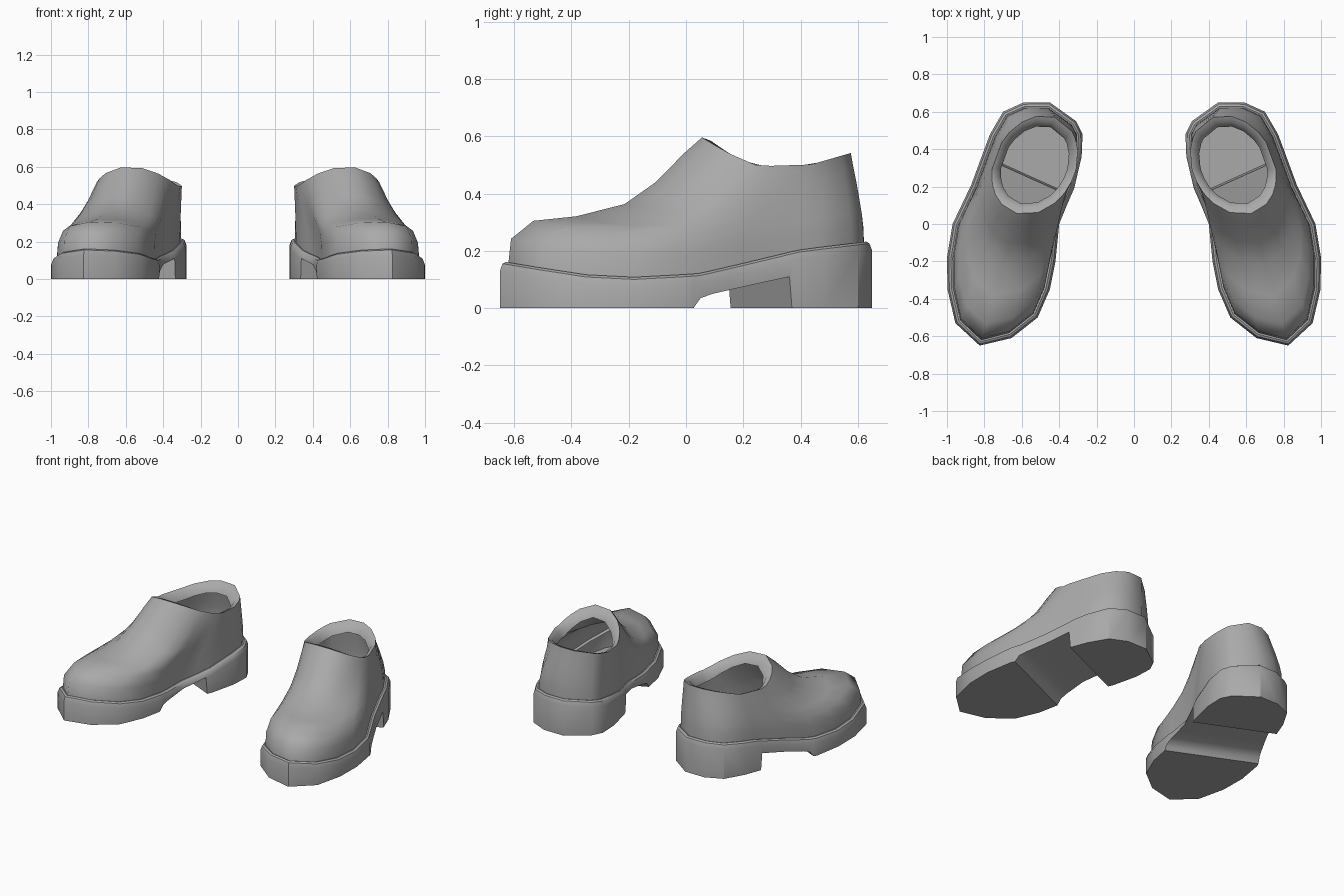
import bpy, bmesh, math
from mathutils import Vector

cube = bpy.data.objects.get("Cube")
if cube:
    bpy.data.objects.remove(cube)

grey = bpy.data.materials.new("plain_grey")
grey.use_nodes = True
grey.diffuse_color = (0.4, 0.4, 0.4, 1)
grey.node_tree.nodes["Principled BSDF"].inputs["Base Color"].default_value = (0.4, 0.4, 0.4, 1)

# Plan outline of the left sole, counterclockwise from the back
OUTLINE = [Vector(p) for p in (
    (.59, .65), (.45, .65), (.31, .55), (.275, .48), (.28, .36), (.32, .19), (.355, .11),
    (.40, 0), (.42, -.2), (.45, -.35), (.515, -.5), (.655, -.61), (.825, -.65), (.955, -.53),
    (.997, -.35), (1, -.18), (.97, 0), (.87, .21), (.80, .40), (.77, .48), (.70, .60))]

# Height curves: welt along the foot, sole underside (arch and heel), collar edge
WELT = [(-.65, .165), (-.5, .14), (-.35, .117), (-.15, .107), (.05, .122), (.2, .157), (.4, .205), (.65, .235)]
ARCH = [(0, 0), (.03, .035), (.08, .05), (.16, .065), (.40, .11), (.41, 0)]
COLLAR = [(.05, .6), (.14, .545), (.25, .497), (.42, .497), (.58, .543)]

# Column profiles as (inward share, upward share)
TOE = [(0, 0), (.015, .21), (.13, .35), (.35, .385), (.6, .48), (.76, .65), (.91, .88), (1, 1)]
SIDE = [(0, 0), (.05, .2), (.17, .36), (.36, .52), (.55, .67), (.75, .81), (.9, .92), (1, 1)]


def curve(points, t):
    """Piecewise linear height, held constant past both ends."""
    if t <= points[0][0]:
        return points[0][1]
    for (a, u), (b, v) in zip(points, points[1:]):
        if t <= b:
            return u + (v - u) * (t - a) / (b - a)
    return points[-1][1]


def inset(distance):
    """Outline moved inwards by a distance."""
    ring = []
    n = len(OUTLINE)
    for k, p in enumerate(OUTLINE):
        d = (OUTLINE[(k + 1) % n] - OUTLINE[k - 1]).normalized()
        ring.append(p + Vector((-d.y, d.x)) * distance)
    return ring


def loft(bm, rings):
    """Skin a stack of closed rings, lowest first."""
    loops = [[bm.verts.new(p) for p in ring] for ring in rings]
    n = len(OUTLINE)
    for a, b in zip(loops, loops[1:]):
        for k in range(n):
            m = (k + 1) % n
            bm.faces.new((a[k], a[m], b[m], b[k]))
    return loops


def finish(bm, part, angle):
    """Make the left part and its mirrored right part."""
    for side, sign in (("left", 1), ("right", -1)):
        mesh = bpy.data.meshes.new(f"{side}_{part}")
        bm.to_mesh(mesh)
        if sign < 0:
            for v in mesh.vertices:
                v.co.x *= -1
            mesh.flip_normals()
        mesh.materials.append(grey)
        obj = bpy.data.objects.new(mesh.name, mesh)
        bpy.context.collection.objects.link(obj)
        bpy.ops.object.select_all(action="DESELECT")
        obj.select_set(True)
        bpy.context.view_layer.objects.active = obj
        bpy.ops.object.shade_smooth_by_angle(angle=math.radians(angle))
    bm.free()


# Sole: rings hold a level number in z until the slanted cuts are made
SLANT = .45
WELT_DROP = [(1, -.035), (2, -.008), (3, 0), (4, -.006)]
bm = bmesh.new()
levels = [[(p.x, p.y, i) for p in inset(d)] for i, d in enumerate((0, 0, .01, .022, .05))]
loops = loft(bm, levels)
bm.faces.new(loops[0][::-1])
for s, _ in ARCH:
    bmesh.ops.bisect_plane(bm, geom=bm.verts[:] + bm.edges[:] + bm.faces[:],
                           plane_co=(.9, s, 0), plane_no=(-SLANT, 1, 0))
for v in bm.verts:
    low = curve(ARCH, v.co.y - SLANT * (v.co.x - .9))
    high = curve(WELT, v.co.y) + curve(WELT_DROP, v.co.z)
    v.co.z = low + (high - low) * min(v.co.z, 1)
finish(bm, "sole", 35)


# Upper: columns rise from the welt to a slanted oval collar
def collar_point(p, scale=1, drop=0):
    t = p.y - .25
    angle = math.atan2(t / (.4 if t > 0 else .9), (p.x - .645 + .18 * p.y) / .29)
    c, s = math.cos(angle), math.sin(angle)
    z = curve(COLLAR, .315 + .265 * s) - drop
    return Vector((.53 + scale * (.225 * c - .05 * s), .315 + scale * .265 * s, z))


base = inset(.03)
rings = []
for toe, side in zip(TOE, SIDE):
    ring = []
    for p in base:
        front = min(1, max(0, (.1 - p.y) / .6))
        h, v = (b + (a - b) * front for a, b in zip(toe, side))
        foot = Vector((p.x, p.y, curve(WELT, p.y) - .012))
        rim = collar_point(p)
        spot = foot.lerp(rim, h)
        spot.z = foot.z + (rim.z - foot.z) * v
        ring.append(spot)
    rings.append(ring)
# Rolled lip inside the collar
for scale, drop in ((.88, .012), (.79, .06)):
    rings.append([collar_point(p, scale, drop) for p in base])
bm = bmesh.new()
loft(bm, rings)
finish(bm, "upper", 60)
